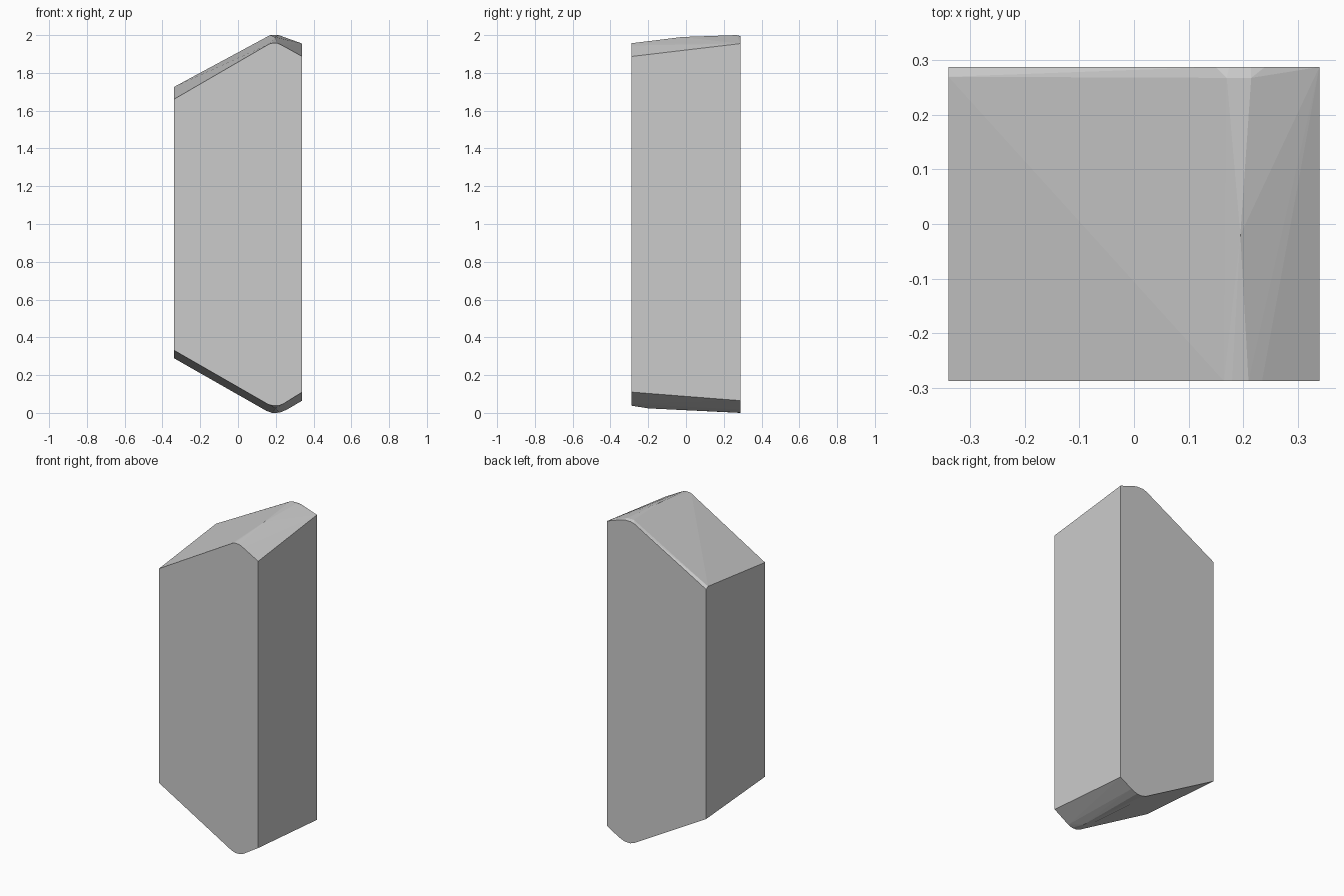
import bpy
import bmesh
import math

if "Cube" in bpy.data.objects:
    bpy.data.objects.remove(bpy.data.objects["Cube"])

# Outline of the front face and the slightly taller back face, as (x, z)
front = [(-0.34, 1.66), (0.165, 1.953), (0.18, 1.957), (0.21, 1.957), (0.235, 1.945), (0.34, 1.887),
         (0.34, 0.11), (0.24, 0.048), (0.215, 0.038), (0.185, 0.038), (0.16, 0.045), (-0.34, 0.332)]
back = [(-0.34, 1.713), (0.15, 1.986), (0.175, 1.994), (0.215, 1.994), (0.24, 1.989), (0.34, 1.955),
        (0.34, 0.065), (0.26, 0.018), (0.22, 0.001), (0.18, 0.0), (0.15, 0.011), (-0.34, 0.29)]
# Break points along the top ridge, the rear chamfer and the bottom ridge
ridges = [(0.195, -0.02, 1.99), (0.17, 0.268, 2.0), (0.215, 0.268, 2.0),
          (-0.34, 0.27, 1.725), (0.2, -0.2, 0.024)]

points = [(x, -0.288, z) for x, z in front] + [(x, 0.288, z) for x, z in back] + ridges

# Faceted block: the convex skin around the two outlines and ridge points
bm = bmesh.new()
for p in points:
    bm.verts.new(p)
result = bmesh.ops.convex_hull(bm, input=bm.verts)
bmesh.ops.delete(bm, geom=[v for v in bm.verts if not v.link_faces], context='VERTS')
bmesh.ops.dissolve_limit(bm, angle_limit=math.radians(0.3), verts=bm.verts, edges=bm.edges)
bmesh.ops.recalc_face_normals(bm, faces=bm.faces)

mesh = bpy.data.meshes.new("faceted_block")
bm.to_mesh(mesh)
bm.free()
block = bpy.data.objects.new("faceted_block", mesh)
bpy.context.collection.objects.link(block)
